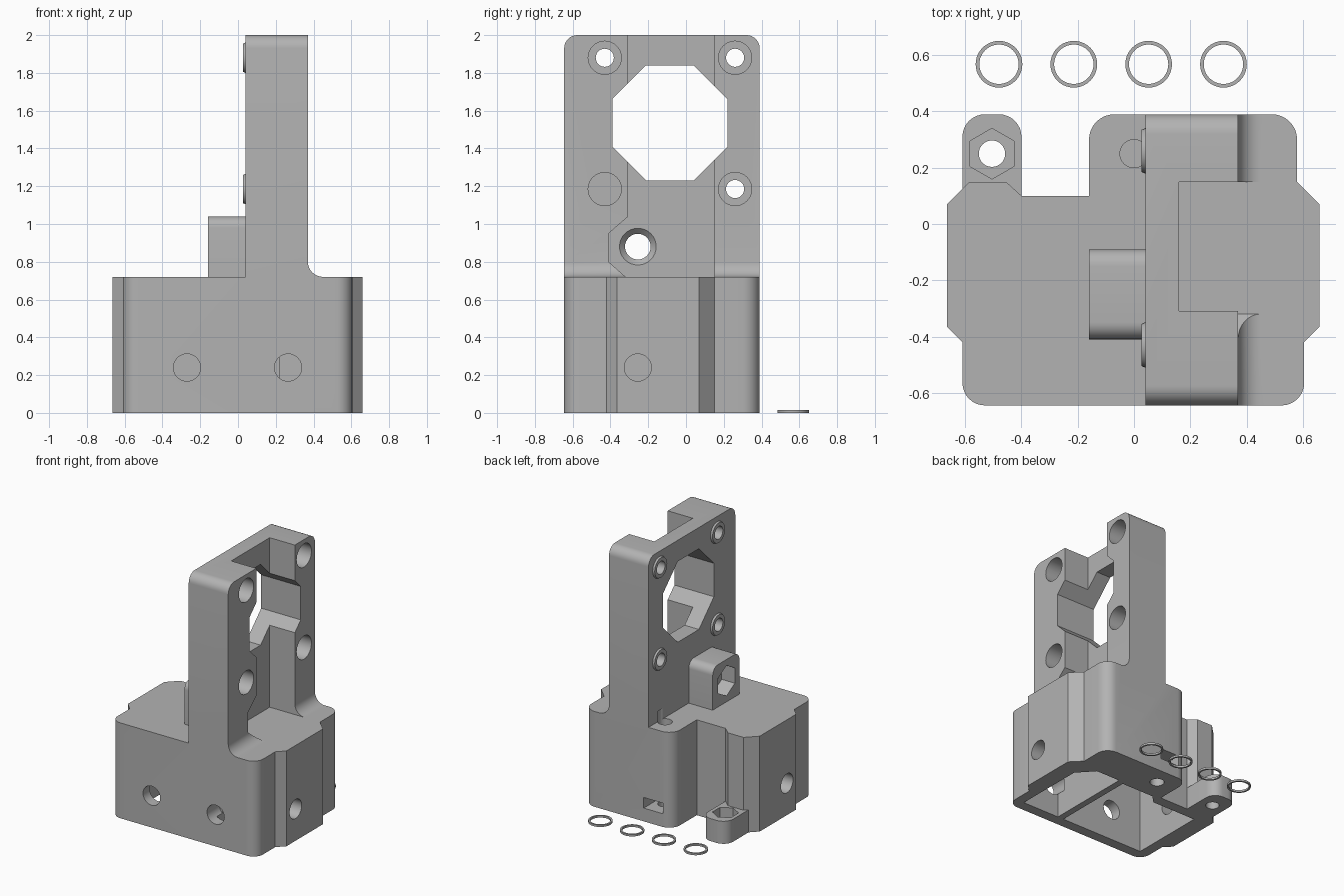
import bpy, bmesh, math
from mathutils import Vector

old = bpy.data.objects.get("Cube")
if old:
    bpy.data.objects.remove(old, do_unlink=True)

grey = bpy.data.materials.new("plain grey")
grey.use_nodes = True
grey.diffuse_color = (0.45, 0.45, 0.45, 1)
grey.node_tree.nodes["Principled BSDF"].inputs["Base Color"].default_value = (0.45, 0.45, 0.45, 1)


def rounded(points, steps=8):
    """Replace each (u, v, radius) corner with an arc."""
    out = []
    for i, p in enumerate(points):
        c, r = Vector(p[:2]), (p[2] if len(p) > 2 else 0)
        if not r:
            out.append(c)
            continue
        a = (Vector(points[i - 1][:2]) - c).normalized()
        b = (Vector(points[(i + 1) % len(points)][:2]) - c).normalized()
        half = a.angle(b) / 2
        mid = c + (a + b).normalized() * r / math.sin(half)
        s = c + a * r / math.tan(half) - mid
        e = c + b * r / math.tan(half) - mid
        for k in range(steps + 1):
            t = k / steps * s.angle(e)
            w = s * math.sin(s.angle(e) - t) + e * math.sin(t)
            out.append(mid + w.normalized() * r)
    return out


def ngon(u, v, r, n=32, turn=0.0):
    return [(u + r * math.cos(turn + math.tau * k / n),
             v + r * math.sin(turn + math.tau * k / n)) for k in range(n)]


def rect(u0, u1, v0, v1):
    return [(u0, v0), (u1, v0), (u1, v1), (u0, v1)]


PLACE = {"x": lambda u, v, w: (w, u, v),
         "y": lambda u, v, w: (u, w, v),
         "z": lambda u, v, w: (u, v, w)}


def loft(name, axis, lower, upper, w0, w1):
    bm = bmesh.new()
    low = [bm.verts.new(PLACE[axis](p[0], p[1], w0)) for p in lower]
    top = [bm.verts.new(PLACE[axis](p[0], p[1], w1)) for p in upper]
    bm.faces.new(low)
    bm.faces.new(top)
    for i in range(len(low)):
        j = (i + 1) % len(low)
        bm.faces.new((low[i], low[j], top[j], top[i]))
    bmesh.ops.recalc_face_normals(bm, faces=bm.faces)
    mesh = bpy.data.meshes.new(name)
    bm.to_mesh(mesh)
    bm.free()
    mesh.materials.append(grey)
    ob = bpy.data.objects.new(name, mesh)
    bpy.context.collection.objects.link(ob)
    return ob


def prism(name, axis, profile, w0, w1):
    return loft(name, axis, profile, profile, w0, w1)


def combine(target, tool, operation):
    mod = target.modifiers.new("shape", "BOOLEAN")
    mod.operation, mod.object, mod.solver = operation, tool, "EXACT"
    with bpy.context.temp_override(object=target, active_object=target):
        bpy.ops.object.modifier_apply(modifier=mod.name)
    bpy.data.objects.remove(tool, do_unlink=True)


def cut(target, axis, profile, w0, w1, upper=None):
    combine(target, loft("cutter", axis, profile, upper or profile, w0, w1), "DIFFERENCE")


def join(target, part):
    combine(target, part, "UNION")


# Base block with notched outline
housing = prism("housing", "z", rounded([
    (-.61, -.645, .08), (.605, -.645, .08), (.605, -.42), (.66, -.365), (.66, .07),
    (.58, .15), (.58, .39, .09), (-.16, .39, .09), (-.16, .10), (-.40, .10),
    (-.455, .15), (-.585, .15), (-.665, .07), (-.665, -.365), (-.61, -.42)]), 0, .72)

# Upright plate with a fillet at its foot
join(housing, prism("upright", "x", rounded([
    (-.645, .70), (.39, .70), (.39, 2, .07), (-.645, 2, .07)]), .04, .37))
foot = [(.36, .71), (.45, .71)] + [
    (.45 - .08 * math.sin(k * math.pi / 16), .80 - .08 * math.cos(k * math.pi / 16))
    for k in range(9)] + [(.36, .80)]
join(housing, prism("foot_fillet", "y", foot, -.645, .39))

# Nut block beside the upright
join(housing, prism("nut_block", "x", rounded([
    (-.41, .71), (-.09, .71), (-.09, 1.04, .06), (-.41, 1.04, .06)]), -.16, .06))

# Low ear with hex nut pocket
join(housing, prism("ear", "z", rounded([
    (-.61, .05), (-.40, .05), (-.40, .39, .08), (-.61, .39, .08)]), 0, .17))
cut(housing, "z", ngon(-.505, .25, .09, 6, math.pi / 6), .08, .3)
cut(housing, "z", ngon(-.505, .25, .047), -.1, .3)

# Raised rims, bores and counterbores for the four screws
for y in (-.43, .26):
    for z in (1.185, 1.88):
        join(housing, loft("screw_rim", "x", ngon(y, z, .075), ngon(y, z, .085), .027, .05))
        cut(housing, "x", ngon(y, z, .048), -.1, .5)
        cut(housing, "x", ngon(y, z, .088), .12, .5)

# Open channel, clearance and octagonal window
cut(housing, "x", rect(-.31, .15, .72, 2.1), .16, .5)
cut(housing, "x", [(-.30, 1.045), (-.41, .95), (-.41, .80), (-.32, .72),
                   (-.20, .72), (-.20, 1.045)], .16, .5)
cut(housing, "x", ngon(-.085, 1.535, .305 / math.cos(math.pi / 8), 8, math.pi / 8), -.1, .5)

# Pivot bore with countersink and hex pocket
cut(housing, "x", ngon(-.255, .88, .068), -.3, .3)
cut(housing, "x", ngon(-.255, .88, .068), .13, .17, ngon(-.255, .88, .107))
cut(housing, "x", ngon(-.255, .88, .115, 6, math.pi / 6), -.3, -.05)

# Hollow underside, leaving a dividing rib
cut(housing, "z", [(-.53, -.565), (.17, -.565), (.17, .08), (-.10, .08), (-.16, .02),
                   (-.53, .02)], -.1, .64)
cut(housing, "z", [(.22, -.565), (.53, -.565), (.53, -.02), (.42, .10), (.22, .10)], -.1, .64)

# Round side openings
for x in (-.27, .265):
    cut(housing, "y", ngon(x, .24, .072), -.8, -.5)
for x in (-.6, .6):
    cut(housing, "x", ngon(-.255, .24, .072), x - .15, x + .15)

# Rear nut slot and its bolt hole
cut(housing, "y", rect(-.08, .08, .10, .18), .16, .5)
cut(housing, "z", ngon(0, .25, .05), -.1, .14)
cut(housing, "z", ngon(0, .25, .05), .22, .8)

# Four loose washers behind the housing
parts = [housing]
for i in range(4):
    x = -.48 + i * .266
    washer = prism(f"washer_{i + 1}", "z", ngon(x, .568, .083, 40), 0, .015)
    cut(washer, "z", ngon(x, .568, .07, 40), -.1, .1)
    parts.append(washer)

for ob in bpy.context.view_layer.objects:
    ob.select_set(ob in parts)
bpy.context.view_layer.objects.active = housing
bpy.ops.object.shade_smooth_by_angle(angle=math.radians(30))
